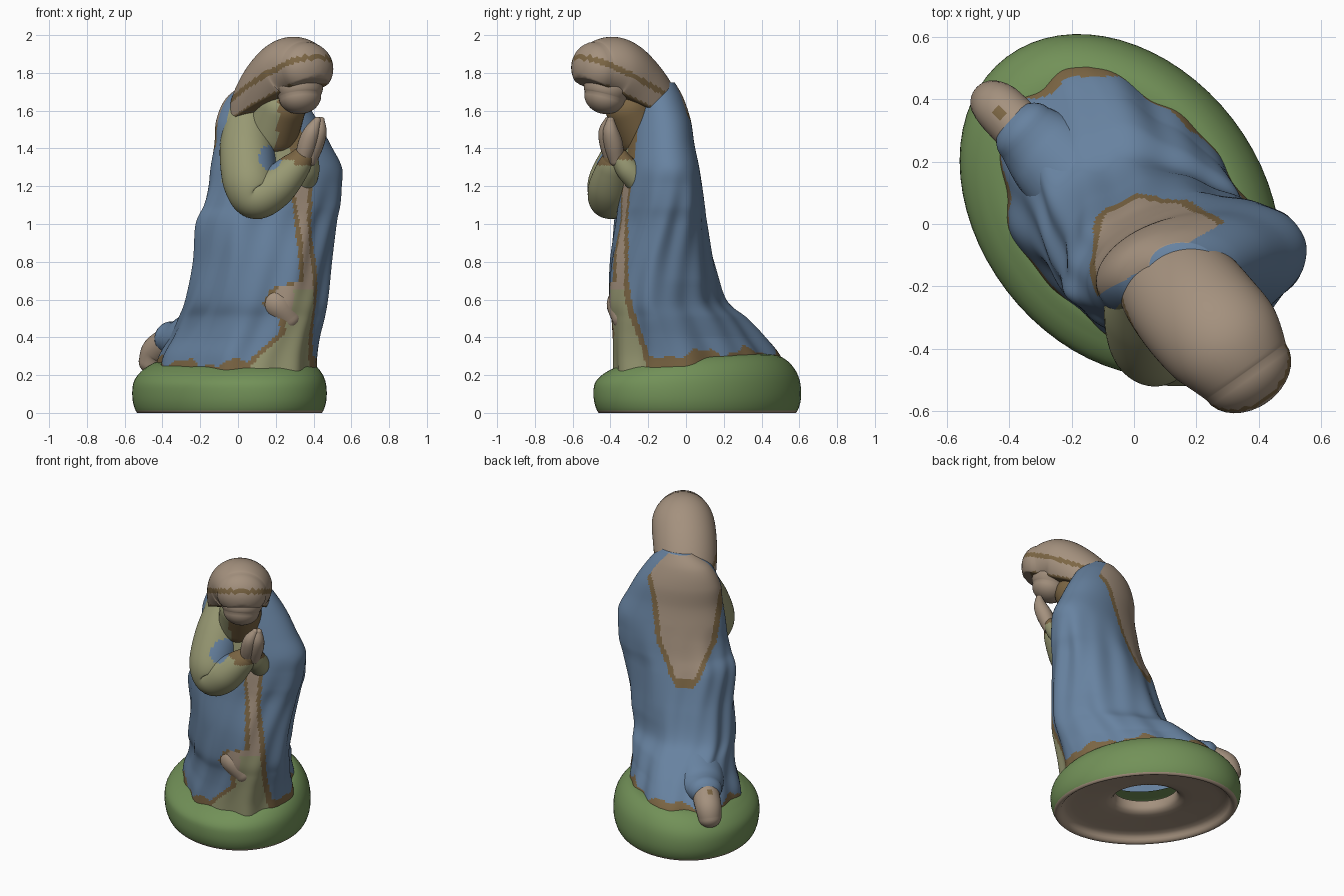
import bpy, bmesh, math
from mathutils import Vector

if "Cube" in bpy.data.objects:
    bpy.data.objects.remove(bpy.data.objects["Cube"])


def lin(r, g, b):
    return tuple(((c / 255 + 0.055) / 1.055) ** 2.4 for c in (r, g, b)) + (1.0,)


MATS = []
for mname, rgb in (("cloak_blue", (103, 130, 160)), ("veil_tan", (164, 145, 126)),
                   ("trim_brown", (124, 102, 68)), ("dress_khaki", (152, 153, 115)),
                   ("grass_green", (114, 145, 88))):
    m = bpy.data.materials.new(mname)
    m.diffuse_color = lin(*rgb)
    m.use_nodes = True
    m.node_tree.nodes["Principled BSDF"].inputs["Base Color"].default_value = m.diffuse_color
    MATS.append(m)
BLUE, TAN, TRIM, KHAKI, GREEN = range(5)


def spline(rows, sub):
    """Catmull-Rom through rows of numbers."""
    out = []
    n = len(rows)
    for i in range(n - 1):
        a, b, c, d = (rows[max(0, min(n - 1, k))] for k in (i - 1, i, i + 1, i + 2))
        for s in range(sub):
            t = s / sub
            out.append([0.5 * (2 * q + (r - p) * t + (2 * p - 5 * q + 4 * r - w) * t * t
                               + (3 * q - p - 3 * r + w) * t ** 3)
                        for p, q, r, w in zip(a, b, c, d)])
    out.append(list(rows[-1]))
    return out


def skin(name, rings, rule, cap0=False, cap1=False):
    """Join rings of points into one smooth mesh, coloured by rule(face centre)."""
    bm = bmesh.new()
    vs = [[bm.verts.new(p) for p in ring] for ring in rings]
    n = len(vs[0])
    for a, b in zip(vs, vs[1:]):
        for j in range(n):
            k = (j + 1) % n
            bm.faces.new((a[j], a[k], b[k], b[j]))
    if cap0:
        bm.faces.new(vs[0][::-1])
    if cap1:
        bm.faces.new(vs[-1])
    bmesh.ops.recalc_face_normals(bm, faces=bm.faces)
    for f in bm.faces:
        f.smooth = True
        f.material_index = rule(f.calc_center_median()) if callable(rule) else rule
    me = bpy.data.meshes.new(name)
    bm.to_mesh(me)
    bm.free()
    for m in MATS:
        me.materials.append(m)
    ob = bpy.data.objects.new(name, me)
    bpy.context.collection.objects.link(ob)
    return ob


def oval(row, n, fold=None):
    """Skewed ellipse given by its x range, y range and lean."""
    z, x0, x1, y0, y1, c = row
    d = math.asin(max(-0.9, min(0.9, c)))
    pts = []
    for j in range(n):
        t = 2 * math.pi * j / n
        k = 1 + (fold(t, z) if fold else 0)
        pts.append(((x0 + x1) / 2 + k * (x1 - x0) / 2 * math.cos(t),
                    (y0 + y1) / 2 + k * (y1 - y0) / 2 * math.sin(t + d), z))
    return pts


def tube(name, path, rule, n=32, sub=6, adjust=None, wide=1.0):
    """Round-ended tube through (x, y, z, radius) points."""
    rows = spline(path, sub)

    def end(p, q):
        p3, q3 = Vector(p[:3]), Vector(q[:3])
        d = (p3 - q3).normalized()
        return [list(p3 + d * p[3] * math.sin(a) * 0.85) + [p[3] * math.cos(a)]
                for a in (0.2, 0.4, 0.6, 0.8, 1.0, 1.2, 1.4, 1.5)]
    rows = end(rows[0], rows[1])[::-1] + rows + end(rows[-1], rows[-2])
    rings = []
    side = Vector((0.85, 0.52, 0.05))
    for i, r in enumerate(rows):
        t = (Vector(rows[min(i + 1, len(rows) - 1)][:3]) - Vector(rows[max(i - 1, 0)][:3])).normalized()
        u = (side - t * side.dot(t)).normalized()
        side = u
        v = t.cross(u)
        ring = [Vector(r[:3]) + r[3] * (u * wide * math.cos(2 * math.pi * j / n)
                                        + v * math.sin(2 * math.pi * j / n)) for j in range(n)]
        rings.append([adjust(p) for p in ring] if adjust else ring)
    return skin(name, rings, rule, True, True)


def interp(z, table):
    for (z0, a), (z1, b) in zip(table, table[1:]):
        if z <= z1:
            return a + (b - a) * max(0, (z - z0) / (z1 - z0))
    return table[-1][1]


# grassy base: hollow underneath with a hole in the middle, top rising to the back
LEAN = -0.26
profile = [(0.33, 0.15), (0.36, 0.08), (0.6, 0.06), (0.84, 0.045), (0.9, 0.01), (0.95, 0.0),
           (0.99, 0.05), (1.0, 0.11), (0.985, 0.17), (0.94, 0.22), (0.86, 0.265), (0.74, 0.295), (0.5, 0.3)]
base_rows = [(z, -0.045 - 0.515 * k, -0.045 + 0.515 * k, 0.06 - 0.55 * k, 0.06 + 0.55 * k, LEAN)
             for k, z in profile]


def base_rule(p):
    x, y = (p.x + 0.045) / 0.515, (p.y - 0.06) / 0.55
    e = math.sqrt((x * x + y * y - 2 * LEAN * x * y) / (1 - LEAN ** 2))
    return TAN if p.z < 0.012 or (p.z < 0.18 and e < 0.93) else GREEN


def tilt(p):
    x, y, z = p
    lift = max(0, min(1, (z - 0.14) / 0.14))
    return x, y, max(0, z + lift * (0.08 * y + 0.05 * x - 0.02))


skin("grass_base", [[tilt(p) for p in oval(r, 64)] for r in spline(base_rows, 3)], base_rule)

# robe: one loft from hem to neck, open below
robe_rows = [(0.2, -0.44, 0.42, -0.39, 0.53, -0.27), (0.3, -0.42, 0.42, -0.39, 0.5, -0.29),
             (0.4, -0.365, 0.43, -0.39, 0.42, -0.3), (0.5, -0.32, 0.45, -0.395, 0.32, -0.28),
             (0.6, -0.28, 0.465, -0.41, 0.205, -0.2), (0.8, -0.235, 0.485, -0.405, 0.145, -0.08),
             (1.0, -0.22, 0.515, -0.38, 0.105, 0.1), (1.1, -0.18, 0.54, -0.37, 0.095, 0.18),
             (1.2, -0.155, 0.55, -0.36, 0.085, 0.22),
             (1.3, -0.145, 0.55, -0.345, 0.07, 0.25), (1.42, -0.125, 0.49, -0.33, 0.045, 0.25),
             (1.55, -0.115, 0.42, -0.31, 0.025, 0.22), (1.67, -0.06, 0.34, -0.27, -0.015, 0.12),
             (1.75, 0.05, 0.26, -0.2, -0.06, 0.0)]


def folds(t, z):
    w = max(0, min(1, (1.3 - z) / 0.3))
    low = max(0, min(1, (0.7 - z) / 0.3))
    return (w * (0.024 * math.sin(7 * t + 3 * z) + 0.016 * math.sin(13 * t - 5 * z))
            - low * 0.14 * max(0, math.cos((t - 0.95) * 1.6)) * (abs(t - 0.95) < 0.98))


def robe_rule(p):
    z = p.z
    cx = interp(z, [(0.2, 0), (0.5, 0.07), (1.0, 0.15), (1.3, 0.2), (1.7, 0.15)])
    cy = interp(z, [(0.2, 0.05), (0.5, -0.05), (1.0, -0.14), (1.7, -0.14)])
    ang = math.degrees(math.atan2(p.y - cy, p.x - cx))
    # veil hanging down the back
    w, back = abs(0.87 * p.x + 0.5 * p.y), 0.86 * p.y - 0.5 * p.x
    if back > -0.14 and z > 0.92:
        half = interp(z, [(0.92, 0.05), (1.0, 0.1), (1.1, 0.14), (1.2, 0.19), (1.5, 0.23), (1.7, 0.3)])
        if w < half:
            return TRIM if w > half - 0.035 or z < 0.98 else TAN
    # chest
    if z > 1.22 and -150 < ang < -36:
        return TRIM if ang > -62 else KHAKI
    # front opening of the cloak
    right = interp(z, [(0.2, -28), (0.6, -34), (1.2, -36)])
    left = interp(z, [(0.2, -92), (0.3, -82), (0.42, -66), (0.5, -66), (0.58, -82), (0.66, -76),
                      (0.7, -54), (1.0, -54), (1.25, -66)])
    if left < ang < right:
        if ang > right - 5 or ang < left + 5:
            return TRIM
        return KHAKI if z < 0.52 or (z < 0.66 and ang > -58) else TAN
    hem = 0.28 + 0.08 * p.y + 0.05 * p.x + 0.02 * math.sin(ang * 0.12) + 0.01 * math.sin(ang * 0.31)
    return TRIM if z < hem + 0.015 else BLUE


skin("robe", [oval(r, 180, folds) for r in spline(robe_rows, 10)], robe_rule, cap1=True)

# hood with flat opening facing forward and down
RIM = Vector((0.23, -0.34, -0.91))


def flatten(p):
    d = p.dot(RIM) + 1.325
    return p + Vector((0, 0, d / 0.91)) if d > 0 else p


def hood_rule(p):
    d, ahead = p.dot(RIM), 0.55 * p.x - 0.83 * p.y
    return TRIM if ahead > 0.1 and (-1.44 < d < -1.41 or (d > -1.335 and p.z < 1.74)) else TAN


tube("hood", [(0.1, -0.16, 1.46, 0.13), (0.11, -0.17, 1.53, 0.155), (0.15, -0.215, 1.63, 0.172),
              (0.22, -0.3, 1.745, 0.178), (0.295, -0.385, 1.82, 0.172), (0.36, -0.475, 1.825, 0.14)],
     hood_rule, n=96, sub=10, adjust=flatten, wide=1.12)

# face and neck
tube("face", [(0.29, -0.375, 1.76, 0.125), (0.32, -0.415, 1.72, 0.128), (0.328, -0.43, 1.675, 0.108)], TAN, wide=1.06)
tube("neck", [(0.18, -0.23, 1.48, 0.14), (0.23, -0.3, 1.62, 0.13)],
     lambda p: KHAKI if p.x + 0.3 * p.y < 0.09 else TRIM)


# sleeves: upper arm, elbow, raised forearm
def sleeve_rule(p):
    if (p.x > 0.3 and p.z > 1.31) or (p.x > 0.22 and p.z > 1.34):
        return TRIM
    return BLUE if (p.x - 0.17) ** 2 + (p.z - 1.35) ** 2 < 0.004 and p.y < -0.3 else KHAKI


tube("right_sleeve", [(0.05, -0.2, 1.52, 0.13), (0.05, -0.28, 1.38, 0.147), (0.065, -0.375, 1.22, 0.143),
                      (0.1, -0.4, 1.145, 0.12), (0.2, -0.405, 1.2, 0.11), (0.3, -0.39, 1.3, 0.082),
                      (0.34, -0.38, 1.35, 0.06)], sleeve_rule, n=56, sub=10)
tube("left_sleeve", [(0.35, -0.26, 1.24, 0.07), (0.37, -0.31, 1.29, 0.062), (0.375, -0.35, 1.35, 0.05)],
     lambda p: TRIM if p.z > 1.34 else KHAKI)

# praying hands
for side_name, s in (("right", -1), ("left", 1)):
    ox, oy = 0.85 * 0.022 * s, 0.52 * 0.022 * s
    tube(side_name + "_hand", [(0.36 + ox, -0.38 + oy, 1.34, 0.04), (0.385 + ox, -0.395 + oy, 1.42, 0.05),
                               (0.41 + ox, -0.41 + oy, 1.49, 0.042), (0.43 + ox * 0.5, -0.405 + oy * 0.5, 1.55, 0.02)],
         TAN, n=20)

# hem draped over the heel, and the foot behind it
tube("heel_drape", [(-0.14, 0.1, 0.45, 0.14), (-0.27, 0.22, 0.39, 0.12), (-0.35, 0.295, 0.395, 0.09)], BLUE, wide=1.2)
tube("foot", [(-0.37, 0.31, 0.37, 0.085), (-0.43, 0.37, 0.325, 0.082), (-0.455, 0.39, 0.265, 0.072)],
     lambda p: TRIM if (p.x + 0.43) ** 2 + (p.y - 0.36) ** 2 < 0.0003 else TAN)
tube("knee", [(0.16, -0.31, 0.6, 0.08), (0.21, -0.335, 0.575, 0.085), (0.27, -0.32, 0.5, 0.07)],
     lambda p: TRIM if p.x < 0.1 or (p.z > 0.66 and p.x < 0.2) else TAN)
